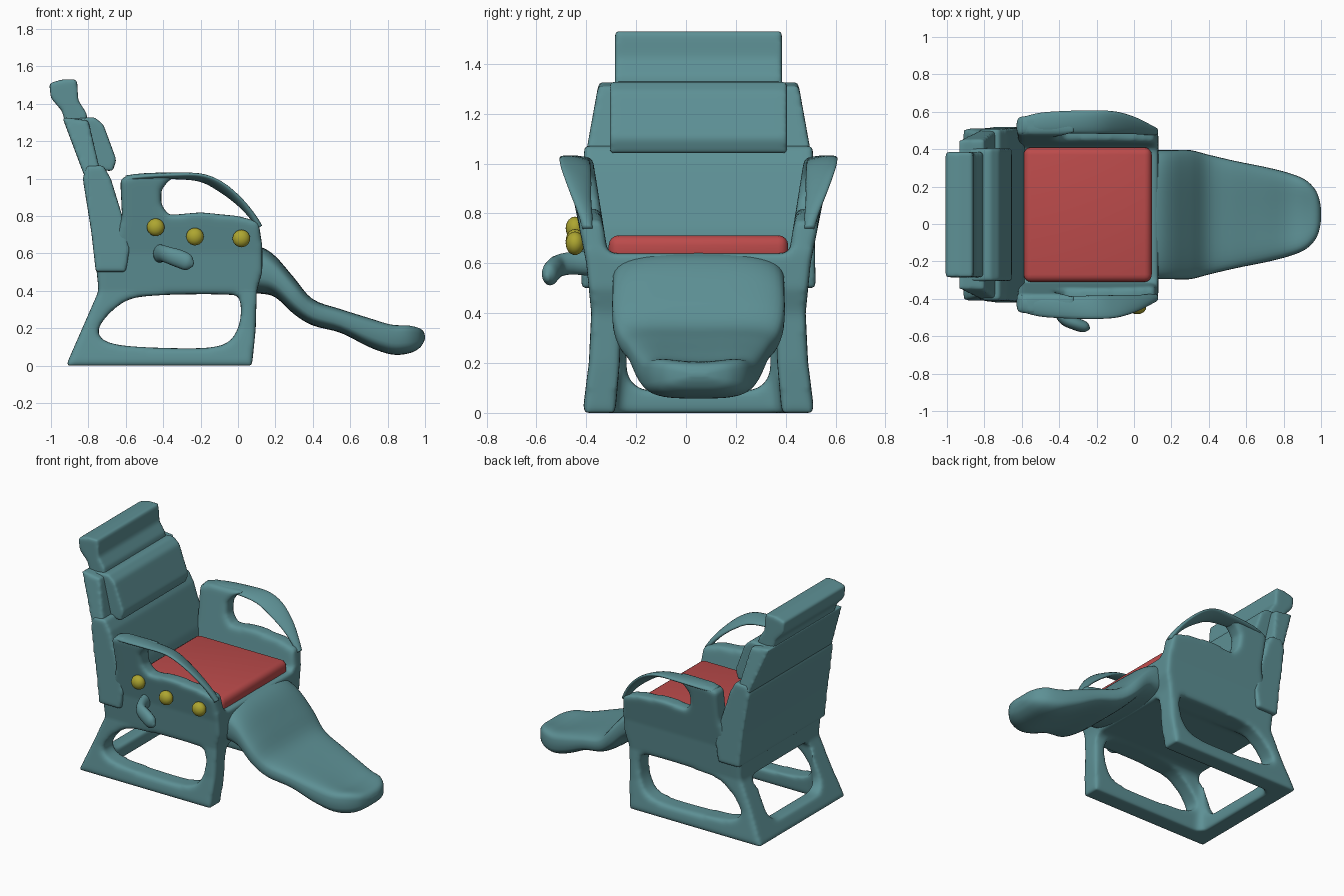
import bpy, bmesh, math
from mathutils import Vector

if "Cube" in bpy.data.objects:
    bpy.data.objects.remove(bpy.data.objects["Cube"])

CY = 0.05  # centre line of the chair in y


def mat(name, col):
    m = bpy.data.materials.new(name)
    m.diffuse_color = (*col, 1)
    m.use_nodes = True
    m.node_tree.nodes["Principled BSDF"].inputs["Base Color"].default_value = m.diffuse_color
    return m


TEAL = mat("teal", (0.11, 0.28, 0.30))
RED = mat("red", (0.50, 0.07, 0.07))
YELLOW = mat("yellow", (0.42, 0.38, 0.03))


def finish(bm, name, m=TEAL):
    bmesh.ops.recalc_face_normals(bm, faces=bm.faces)
    me = bpy.data.meshes.new(name)
    bm.to_mesh(me)
    bm.free()
    me.materials.append(m)
    for p in me.polygons:
        p.use_smooth = True
    ob = bpy.data.objects.new(name, me)
    bpy.context.collection.objects.link(ob)
    return ob


def spline(pts, n=5, closed=False):
    """Catmull-Rom through points of any dimension."""
    k, out = len(pts), []
    get = (lambda i: pts[i % k]) if closed else (lambda i: pts[max(0, min(k - 1, i))])
    for i in range(k if closed else k - 1):
        q = [get(i + j) for j in (-1, 0, 1, 2)]
        for s in range(n):
            t = s / n
            out.append(tuple(0.5 * (2 * b + (c - a) * t + (2 * a - 5 * b + 4 * c - d) * t * t
                                    + (3 * b - a - 3 * c + d) * t ** 3) for a, b, c, d in zip(*q)))
    return out if closed else out + [tuple(pts[-1])]


def loft(name, rings, m=TEAL):
    bm = bmesh.new()
    vs = [[bm.verts.new(p) for p in r] for r in rings]
    n = len(vs[0])
    for a, b in zip(vs, vs[1:]):
        for i in range(n):
            bm.faces.new((a[i], a[(i + 1) % n], b[(i + 1) % n], b[i]))
    bm.faces.new(vs[0])
    bm.faces.new(vs[-1])
    return finish(bm, name, m)


def prism(name, prof, half):
    """x-z profile extruded to +-half(z) in y."""
    return loft(name, [[(x, s * half(z), z) for x, z in prof] for s in (-1, 1)])


def box(name, lo, hi, bevel, m=TEAL, seg=4):
    bm = bmesh.new()
    bmesh.ops.create_cube(bm, size=1)
    for v in bm.verts:
        v.co = [(a + b) / 2 + c * (b - a) for a, b, c in zip(lo, hi, v.co)]
    bmesh.ops.bevel(bm, geom=bm.edges[:], offset=bevel, segments=seg, profile=0.5, affect='EDGES')
    return finish(bm, name, m)


def soften(ob, voxel, iters, cutters=(), warp=lambda z: 1):
    """Cut, blend into a soft moulded skin, then warp the width by height."""
    for c in cutters:
        b = ob.modifiers.new("cut", 'BOOLEAN')
        b.object, b.operation, b.solver = c, 'DIFFERENCE', 'EXACT'
        c.hide_render = True
    r = ob.modifiers.new("skin", 'REMESH')
    r.mode, r.voxel_size, r.use_smooth_shade = 'VOXEL', voxel, True
    s = ob.modifiers.new("soft", 'SMOOTH')
    s.factor, s.iterations = 0.5, iters
    me = bpy.data.meshes.new_from_object(ob.evaluated_get(bpy.context.evaluated_depsgraph_get()))
    ob.modifiers.clear()
    ob.data = me
    for v in me.vertices:
        v.co.y = CY + v.co.y * warp(v.co.z)
    me.materials.clear()
    me.materials.append(TEAL)
    for p in me.polygons:
        p.use_smooth = True
        p.material_index = 0
    for c in cutters:
        bpy.data.objects.remove(c)


def width(z):
    t = [(0, .465), (.2, .44), (.4, .43), (.6, .45), (.75, .48), (1.05, .54)]
    for (a, p), (b, q) in zip(t, t[1:]):
        if z <= b:
            return (p + (q - p) * max(0, (z - a) / (b - a))) / .46
    return .54 / .46


# Moulded frame: base, side panels and armrest posts
outer = [(-.92, 0), (.075, 0), (.095, .2), (.1, .4), (.13, .5), (.13, .64), (.11, .77), (0, .80),
         (-.2, .82), (-.37, .805), (-.41, .86), (-.41, .94), (-.37, .99), (-.3, 1.03), (-.56, 1.025),
         (-.63, 1.0), (-.62, .8), (-.66, .66), (-.77, .64), (-.745, .4)]
hole = spline([(-.745, .2), (-.68, .12), (-.4, .095), (-.1, .105), (0, .2), (.01, .35), (-.06, .38),
               (-.45, .375), (-.62, .335)], 4, True)
frame = prism("frame", outer, lambda z: .46)
soften(frame, .014, 9, [
    box("well_cutter", (-1, -.365, .64), (.5, .365, 2), .02),
    prism("side_cutter", hole, lambda z: 1),
    box("floor_cutter", (-.79, -.33, -.5), (.5, .33, .385), .05),
    box("rear_cutter", (-1.5, -.30, .09), (-.4, .30, .37), .1)], width)

# Backrest: lower panel, upper shell, cushion and headrest
for name, prof, half in (
    ("backrest_lower", [(-.76, .5), (-.785, .72), (-.83, 1.0), (-.81, 1.07), (-.72, 1.07), (-.68, 1.0),
                        (-.60, .74), (-.58, .62), (-.60, .5)], lambda z: .47 - .02 * (z - .5)),
    ("backrest_upper", [(-.94, 1.33), (-.82, 1.01), (-.73, 1.01), (-.80, 1.31)],
     lambda z: .455 - .18 * (z - 1.02)),
    ("back_cushion", [(-.80, 1.05), (-.67, 1.04), (-.65, 1.10), (-.72, 1.29), (-.77, 1.33), (-.88, 1.32)],
     lambda z: .355),
    ("headrest", [(-1.01, 1.51), (-1.0, 1.43), (-.94, 1.36), (-.92, 1.28), (-.80, 1.28), (-.81, 1.35),
                  (-.855, 1.42), (-.86, 1.53), (-.94, 1.53)], lambda z: .335),
):
    soften(prism(name, prof, half), .011, 9)

# Seat cushion
box("seat", (-.59, CY - .36, .60), (.095, CY + .36, .712), .04, RED)

# Leg rest: x, top, bottom, half width, dish depth
stations = spline([(.02, .645, .39, .34, 0), (.12, .635, .385, .345, 0), (.2, .585, .365, .345, 0),
                   (.3, .475, .275, .345, .005), (.4, .365, .215, .32, .01), (.55, .315, .175, .285, .015),
                   (.7, .275, .10, .255, .025), (.82, .245, .06, .225, .035), (.91, .24, .065, .19, .035),
                   (.965, .215, .09, .14, .015), (.99, .185, .12, .085, 0), (1.0, .16, .145, .03, 0)], 4)


def leg_ring(x, top, bot, half, dish, n=40):
    ring = []
    for i in range(n):
        a = 2 * math.pi * i / n
        c, s = (math.copysign(abs(f(a)) ** .6, f(a)) for f in (math.cos, math.sin))
        z = (top + bot) / 2 + s * (top - bot) / 2
        if s > 0:
            z -= dish * (1 - c * c) * s
        ring.append((x, CY + half * c, z))
    return ring


loft("leg_rest", [leg_ring(*s) for s in stations])

# Arched arm bands: x, y offset, z, width, inner edge drop
arm = spline([(-.60, .475, 1.0, .09, 0), (-.5, .49, 1.012, .11, 0), (-.35, .495, 1.015, .12, .005),
              (-.2, .495, 1.005, .125, .015), (-.09, .49, .955, .12, .025), (.01, .475, .875, .09, .02),
              (.08, .455, .795, .06, .01), (.115, .445, .74, .04, 0)], 5)
for side, label in ((-1, "right"), (1, "left")):
    rings = []
    for i, (x, y, z, w, drop) in enumerate(arm):
        p, q = arm[max(i - 1, 0)], arm[min(i + 1, len(arm) - 1)]
        d = Vector((q[0] - p[0], q[2] - p[2])).normalized()
        ring = []
        for k in range(16):
            a = 2 * math.pi * k / 16
            c, s = math.cos(a), math.sin(a) * .017
            ring.append((x - d.y * s, CY + side * (y + c * w / 2), z + d.x * s + c * drop))
        rings.append(ring)
    loft("arm_" + label, rings)

# Recline lever on the front side
lever = spline([(-.42, -.39, .60, .05), (-.40, -.46, .60, .045), (-.37, -.51, .59, .045),
                (-.31, -.535, .57, .048), (-.265, -.55, .55, .042), (-.24, -.558, .54, .012)], 5)
rings = []
for i, (x, y, z, r) in enumerate(lever):
    p, q = lever[max(i - 1, 0)], lever[min(i + 1, len(lever) - 1)]
    d = Vector((q[0] - p[0], q[1] - p[1], q[2] - p[2])).normalized()
    u = d.cross(Vector((0, 0, 1))).normalized()
    v = u.cross(d)
    rings.append([Vector((x, y, z)) + r * (.7 * u * math.cos(a) + v * math.sin(a))
                  for a in (2 * math.pi * k / 16 for k in range(16))])
loft("lever", rings)

# Control knobs
for i, (x, z) in enumerate([(-.44, .74), (-.23, .69), (.018, .68)]):
    bm = bmesh.new()
    bmesh.ops.create_uvsphere(bm, u_segments=20, v_segments=12, radius=.047)
    for v in bm.verts:
        v.co = (v.co.x + x, v.co.y * .8 - .445, v.co.z + z)
    finish(bm, f"knob_{i + 1}", YELLOW)
